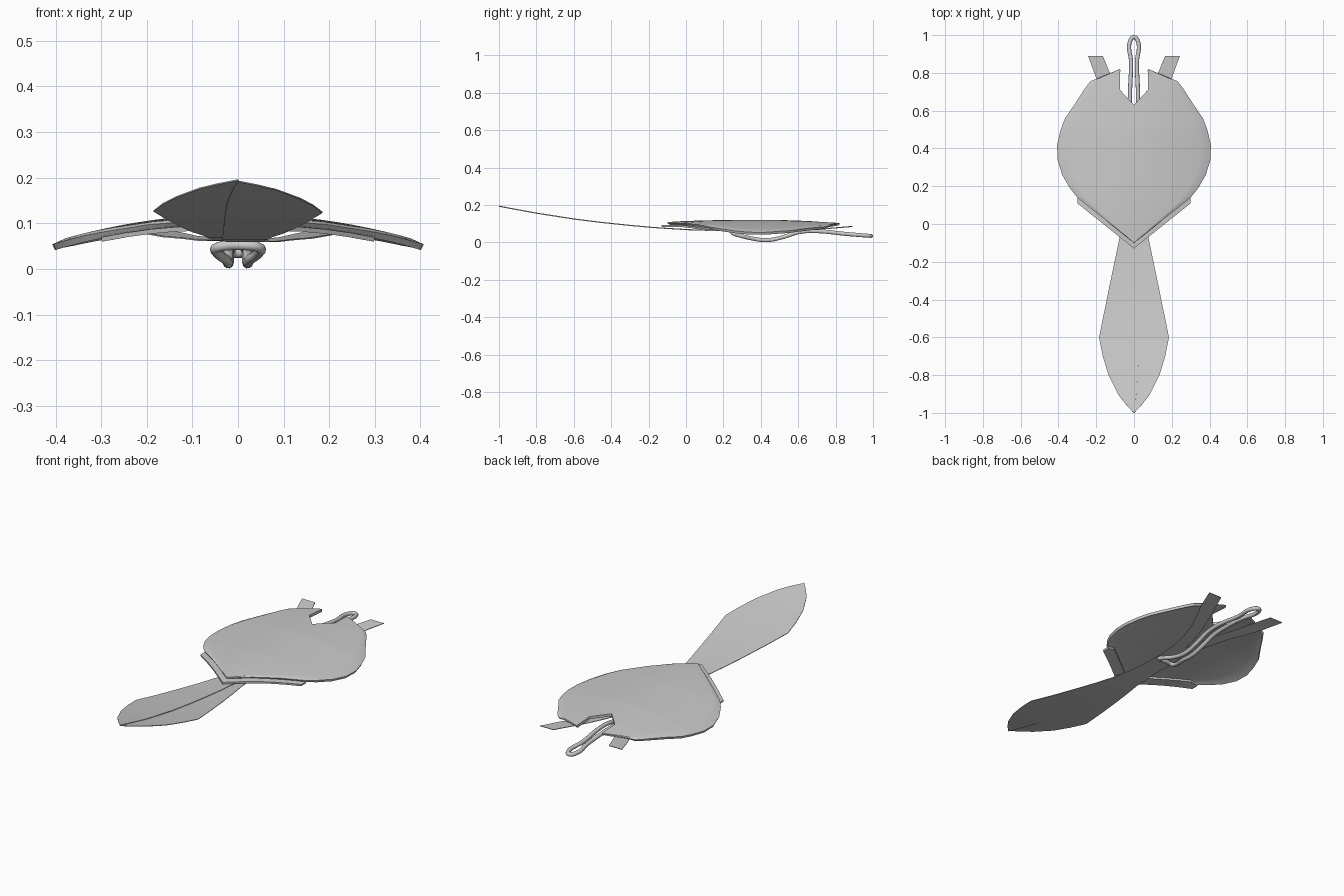
import bpy, bmesh

if "Cube" in bpy.data.objects:
    bpy.data.objects.remove(bpy.data.objects["Cube"])


def interp(table, t):
    """Linear lookup; returns the remaining columns at key t."""
    for a, b in zip(table, table[1:]):
        if t <= b[0]:
            f = max(0.0, (t - a[0]) / (b[0] - a[0]))
            return [p + (q - p) * f for p, q in zip(a[1:], b[1:])]
    return list(table[-1][1:])


def sheet(name, rows, zfunc, thickness, cols, sub, side=1, mirror=False):
    """Sheet from rows of (y, inner x, outer x), bent to zfunc and thickened."""
    ys = [a[0] + (b[0] - a[0]) * k / sub for a, b in zip(rows, rows[1:]) for k in range(sub)]
    ys.append(rows[-1][0])
    bm = bmesh.new()
    grid = []
    for y in ys:
        xi, xo = interp(rows, y)
        line = []
        for j in range(cols + 1):
            f = j / cols
            x = xi + (xo - xi) * f
            line.append(bm.verts.new((side * x, y, zfunc(x, y, f))))
        grid.append(line)
    for a, b in zip(grid, grid[1:]):
        for j in range(cols):
            quad = (a[j], a[j + 1], b[j + 1], b[j])
            bm.faces.new(quad if side > 0 else quad[::-1])
    bmesh.ops.remove_doubles(bm, verts=bm.verts, dist=0.0005)
    me = bpy.data.meshes.new(name)
    bm.to_mesh(me)
    bm.free()
    ob = bpy.data.objects.new(name, me)
    bpy.context.collection.objects.link(ob)
    bpy.ops.object.select_all(action='DESELECT')
    ob.select_set(True)
    bpy.context.view_layer.objects.active = ob
    if mirror:
        m = ob.modifiers.new("mirror", 'MIRROR')
        m.merge_threshold = 0.001
        bpy.ops.object.modifier_apply(modifier="mirror")
    s = ob.modifiers.new("thickness", 'SOLIDIFY')
    s.thickness = thickness
    s.offset = -1
    bpy.ops.object.modifier_apply(modifier="thickness")
    bpy.ops.object.shade_smooth_by_angle(angle=0.6)
    return ob


# Domed heart-shaped shell with a notch at the back
crown = [(-0.13, 0.107), (0, 0.115), (0.2, 0.12), (0.5, 0.12), (0.7, 0.113), (0.82, 0.106)]


def dome(x, y):
    return interp(crown, y)[0] - 0.062 * (x / 0.41) ** 2


shell_rows = [(-0.10, 0, 0), (0.14, 0, 0.30), (0.19, 0, 0.34), (0.26, 0, 0.38),
              (0.34, 0, 0.405), (0.42, 0, 0.407), (0.50, 0, 0.388), (0.56, 0, 0.365),
              (0.63, 0, 0.317), (0.71, 0.074, 0.265), (0.712, 0.075, 0.264),
              (0.755, 0.075, 0.232), (0.82, 0.075, 0.076)]
sheet("shell", shell_rows,
      lambda x, y, f: dome(x, y) - (0.005 if f > 0.99 else 0),
      0.014, 14, 3, mirror=True)

# Chevron rim showing below the front edge of the shell
rim_rows = [(-0.13, 0, 0), (-0.06, 0, 0.088), (0.11, 0.21, 0.30), (0.15, 0.26, 0.30)]
sheet("front_rim", rim_rows, lambda x, y, f: dome(x, y) - 0.015, 0.01, 4, 4, mirror=True)

# Two long bands: straps at the back that widen into an overlapping leaf in front
band_rows = [(-1, 0, 0.001), (-0.95, -0.007, 0.047), (-0.9, -0.012, 0.085),
             (-0.8, -0.02, 0.135), (-0.7, -0.025, 0.165), (-0.6, -0.028, 0.185),
             (-0.3, -0.032, 0.124), (-0.07, -0.034, 0.076), (0.1, -0.034, 0.058),
             (0.3, -0.02, 0.055), (0.4, 0, 0.065), (0.5, 0.02, 0.086),
             (0.6, 0.05, 0.118), (0.7, 0.09, 0.165), (0.78, 0.12, 0.203), (0.89, 0.165, 0.243)]
band_z = [(-1, 0.195), (-0.8, 0.158), (-0.6, 0.127), (-0.4, 0.102), (-0.2, 0.083),
          (0, 0.07), (0.2, 0.064), (0.5, 0.063), (0.7, 0.071), (0.89, 0.087)]
for label, side in (("right", 1), ("left", -1)):
    sheet(label + "_band", band_rows,
          lambda x, y, f: interp(band_z, y)[0] - side * 0.0015,
          0.003, 4, 2, side=side)

# Bent wire loop running under the shell and out through the notch
half = [(0.019, 0.972, 0.036), (0.015, 0.85, 0.046), (0.021, 0.70, 0.060),
        (0.021, 0.61, 0.056), (0.020, 0.51, 0.026), (0.021, 0.43, 0.012),
        (0.026, 0.36, 0.020), (0.046, 0.29, 0.036), (0.046, 0.255, 0.047)]
path = [(0, 0.989, 0.035)] + half + [(0, 0.25, 0.052)] + [(-x, y, z) for x, y, z in reversed(half)]
cu = bpy.data.curves.new("wire_loop", 'CURVE')
cu.dimensions = '3D'
cu.bevel_depth = 0.011
cu.bevel_resolution = 3
cu.resolution_u = 6
sp = cu.splines.new('BEZIER')
sp.bezier_points.add(len(path) - 1)
for p, co in zip(sp.bezier_points, path):
    p.co = co
    p.handle_left_type = p.handle_right_type = 'AUTO'
sp.use_cyclic_u = True
bpy.context.collection.objects.link(bpy.data.objects.new("wire_loop", cu))
